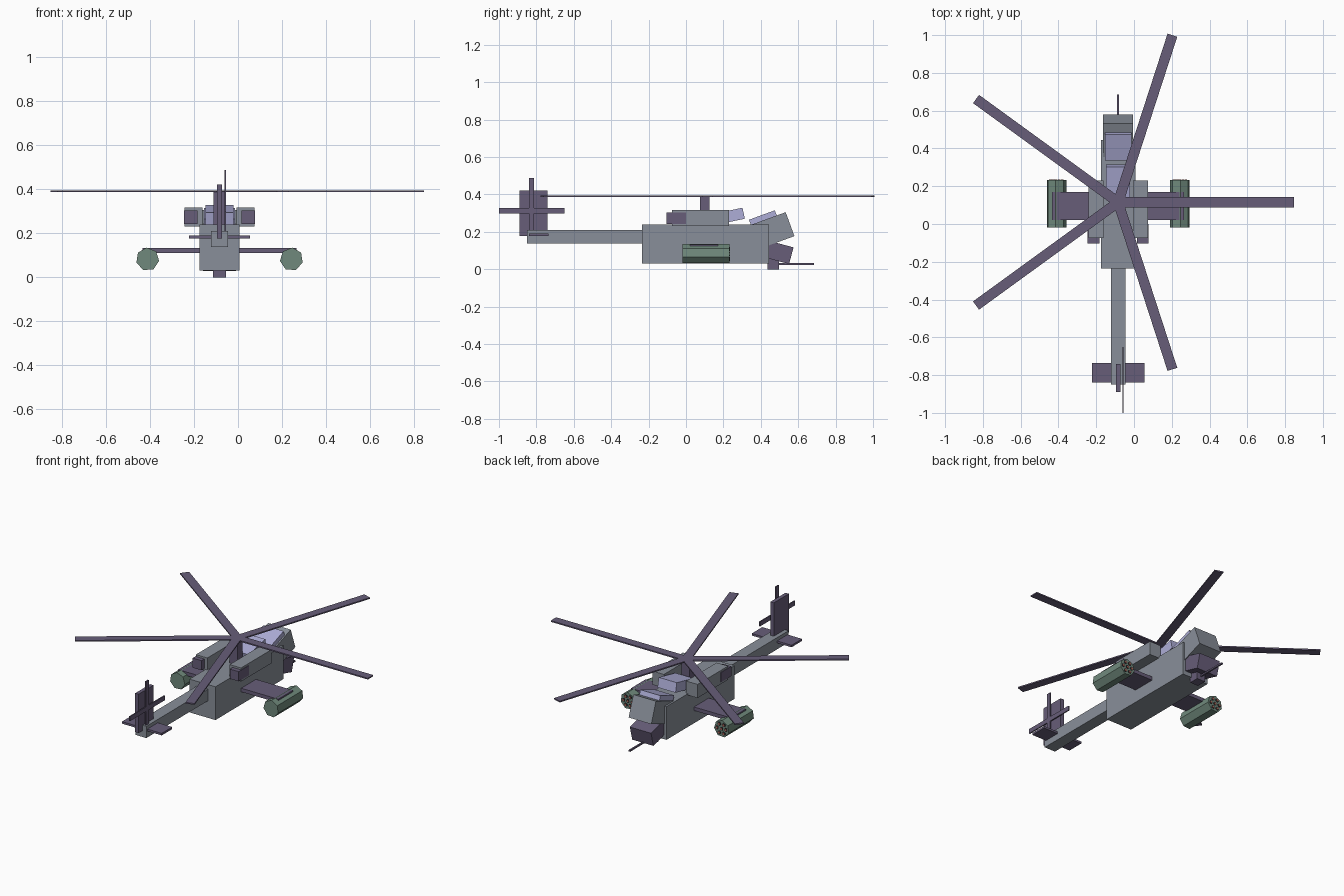
import bpy, bmesh, math
from mathutils import Matrix, Vector

if "Cube" in bpy.data.objects:
    bpy.data.objects.remove(bpy.data.objects["Cube"])

CX = -0.084  # centre line of the aircraft


def material(name, rgb):
    m = bpy.data.materials.new(name)
    m.diffuse_color = (*rgb, 1)
    m.use_nodes = True
    m.node_tree.nodes["Principled BSDF"].inputs["Base Color"].default_value = m.diffuse_color
    return m


GREY = material("hull grey", (0.25, 0.275, 0.32))
PURPLE = material("dark purple", (0.135, 0.11, 0.19))
GLASS = material("pale lavender glass", (0.42, 0.42, 0.68))
GREEN = material("pod green", (0.16, 0.25, 0.2))
BLACK = material("tube black", (0.03, 0.03, 0.035))
RED = material("rocket tip red", (0.45, 0.14, 0.1))


def finish(name, bm, mat):
    bmesh.ops.recalc_face_normals(bm, faces=bm.faces)
    me = bpy.data.meshes.new(name)
    bm.to_mesh(me)
    bm.free()
    me.materials.append(mat)
    ob = bpy.data.objects.new(name, me)
    bpy.context.collection.objects.link(ob)
    return ob


def box(name, x, y, z, mat):
    """Axis-aligned box from (min, max) pairs."""
    bm = bmesh.new()
    size = [b - a for a, b in (x, y, z)]
    mid = [(a + b) / 2 for a, b in (x, y, z)]
    bmesh.ops.create_cube(bm, size=1, matrix=Matrix.Translation(mid) @ Matrix.Diagonal((*size, 1)))
    return finish(name, bm, mat)


def tilted_box(name, half_width, top_front, length, height, angle, mat):
    """Box pitched about x, placed by its upper front edge (y, z)."""
    bm = bmesh.new()
    m = (Matrix.Translation((CX, *top_front)) @ Matrix.Rotation(math.radians(angle), 4, 'X')
         @ Matrix.Translation((0, -length / 2, -height / 2))
         @ Matrix.Diagonal((half_width * 2, length, height, 1)))
    bmesh.ops.create_cube(bm, size=1, matrix=m)
    return finish(name, bm, mat)


def prism(name, x, z, y0, y1, radius, sides, first, mat, flip=1):
    """Flat-sided cylinder along y; first is the angle of the first corner."""
    bm = bmesh.new()
    ring = []
    for i in range(sides):
        a = math.radians(first) + i * math.tau / sides
        ring.append(bm.verts.new((x + flip * radius * math.cos(a), y0, z + radius * math.sin(a))))
    face = bm.faces.new(ring)
    out = bmesh.ops.extrude_face_region(bm, geom=[face])
    bmesh.ops.translate(bm, vec=(0, y1 - y0, 0),
                        verts=[v for v in out["geom"] if isinstance(v, bmesh.types.BMVert)])
    return finish(name, bm, mat)


def centred(w):
    return (CX - w, CX + w)


# Body and tail boom
box("fuselage", centred(0.091), (-0.235, 0.445), (0.03, 0.24), GREY)
box("tail_boom", centred(0.038), (-0.85, -0.235), (0.137, 0.211), GREY)
tilted_box("nose_block", 0.079, (0.533, 0.305), 0.22, 0.136, 20, GREY)

# Cockpit glass
tilted_box("front_canopy", 0.07, (0.475, 0.315), 0.147, 0.06, 20, GLASS)
tilted_box("rear_canopy", 0.063, (0.302, 0.329), 0.17, 0.06, 12, GLASS)

# Chin turret and gun
tilted_box("chin_turret", 0.074, (0.575, 0.117), 0.14, 0.092, -15, PURPLE)
box("gun_mount", centred(0.029), (0.435, 0.497), (0.0, 0.06), PURPLE)
box("gun_barrel", centred(0.005), (0.45, 0.685), (0.023, 0.033), PURPLE)

# Tail fin and stabiliser
box("tail_fin", centred(0.012), (-0.89, -0.74), (0.177, 0.422), PURPLE)
box("stabiliser", centred(0.139), (-0.84, -0.735), (0.177, 0.19), PURPLE)

# Tail rotor: two crossed blades
box("tail_rotor_upright_blade", (-0.062, -0.055), (-0.84, -0.812), (0.138, 0.487), PURPLE)
box("tail_rotor_level_blade", (-0.062, -0.055), (-1.0, -0.65), (0.298, 0.327), PURPLE)

# Stub wing running through the body
box("stub_wing", centred(0.35), (0.022, 0.17), (0.11, 0.133), PURPLE)

# Engines, exhausts and rocket pods on both sides
for side, s in (("left", -1), ("right", 1)):
    def span(a, b):
        return tuple(sorted((CX + s * a, CX + s * b)))
    box(side + "_engine", span(0.078, 0.158), (-0.075, 0.23), (0.23, 0.316), GREY)
    box(side + "_exhaust", span(0.099, 0.161), (-0.103, 0.0), (0.243, 0.304), PURPLE)
    px, pz = CX + s * 0.327, 0.082
    prism(side + "_rocket_pod", px, pz, -0.018, 0.232, 0.053, 7, 34.5, GREEN, s)
    # One rocket in the middle and a ring of six around it
    spots = [(0, 0)] + [(0.031 * math.cos(i * math.tau / 6), 0.031 * math.sin(i * math.tau / 6))
                        for i in range(6)]
    for i, (dx, dz) in enumerate(spots):
        prism(f"{side}_launch_tube_{i}", px + dx, pz + dz, 0.23, 0.234, 0.012, 8, 22.5, BLACK)
        prism(f"{side}_rocket_tip_{i}", px + dx, pz + dz, 0.23, 0.236, 0.007, 6, 0, RED)

# Rotor mast and five blades
HUB = Vector((CX, 0.115, 0.391))
box("rotor_mast", centred(0.027), (0.076, 0.126), (0.235, 0.391), PURPLE)
for i in range(5):
    blade = box(f"rotor_blade_{i}", (0, 0.93), (-0.027, 0.027), (-0.004, 0.004), PURPLE)
    blade.data.transform(Matrix.Translation(HUB) @ Matrix.Rotation(i * math.tau / 5, 4, 'Z'))
